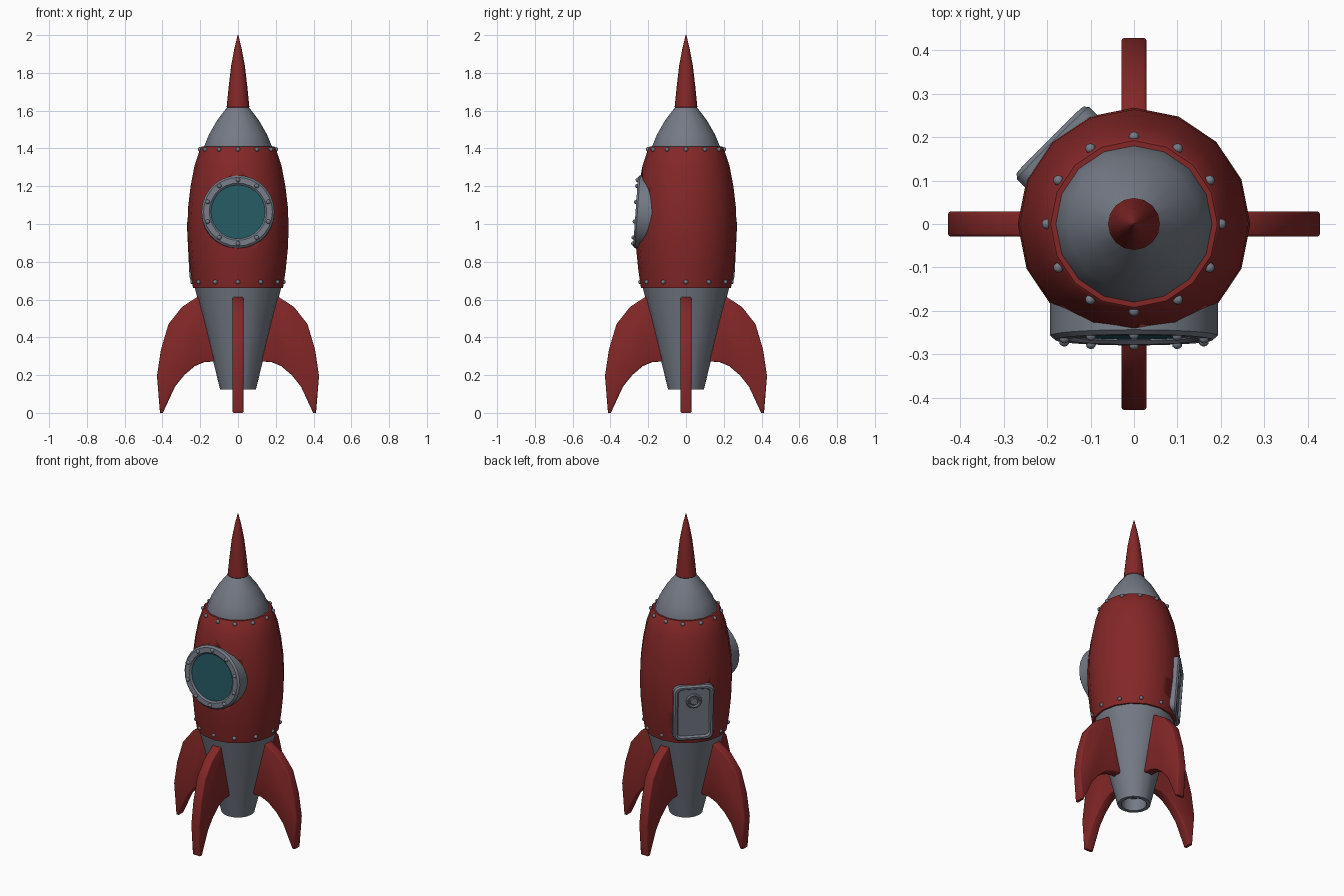
import bpy, bmesh, math
from mathutils import Matrix, Vector

if "Cube" in bpy.data.objects:
    bpy.data.objects.remove(bpy.data.objects["Cube"])


def material(name, rgb):
    m = bpy.data.materials.new(name)
    m.diffuse_color = (*rgb, 1)
    m.use_nodes = True
    m.node_tree.nodes["Principled BSDF"].inputs["Base Color"].default_value = m.diffuse_color
    return m


RED = material("dark red paint", (0.23, 0.02, 0.02))
GREY = material("blue grey metal", (0.175, 0.195, 0.235))
TEAL = material("teal glass", (0.018, 0.10, 0.125))


def finish(bm, name, mat, matrix=Matrix(), angle=35):
    bmesh.ops.recalc_face_normals(bm, faces=bm.faces)
    bm.transform(matrix)
    me = bpy.data.meshes.new(name)
    bm.to_mesh(me)
    bm.free()
    me.materials.append(mat)
    me.shade_smooth()
    me.set_sharp_from_angle(angle=math.radians(angle))
    ob = bpy.data.objects.new(name, me)
    bpy.context.collection.objects.link(ob)
    return ob


def loft(name, loops, mat, matrix=Matrix(), closed=False):
    """Skin a stack of point loops; cap both ends or close into a ring."""
    bm = bmesh.new()
    rings = [[bm.verts.new(p) for p in loop] for loop in loops]
    n = len(rings[0])
    pairs = list(zip(rings, rings[1:]))
    if closed:
        pairs.append((rings[-1], rings[0]))
    else:
        bm.faces.new(rings[0])
        bm.faces.new(rings[-1])
    for a, b in pairs:
        for i in range(n):
            j = (i + 1) % n
            bm.faces.new((a[i], a[j], b[j], b[i]))
    return finish(bm, name, mat, matrix)


def lathe(name, profile, mat, matrix=Matrix(), closed=False, seg=16):
    loops = [[(r * math.cos(math.tau * i / seg), r * math.sin(math.tau * i / seg), z)
              for i in range(seg)] for r, z in profile]
    return loft(name, loops, mat, matrix, closed)


def round_rect(w, h, r, z):
    pts = []
    for k, (sx, sy) in enumerate(((1, 1), (-1, 1), (-1, -1), (1, -1))):
        for i in range(5):
            a = math.radians(90 * k + 22.5 * i)
            pts.append((sx * (w - r) + r * math.cos(a), sy * (h - r) + r * math.sin(a), z))
    return pts


def rivets(name, points, matrix=Matrix()):
    bm = bmesh.new()
    for p in points:
        bmesh.ops.create_icosphere(bm, subdivisions=2, radius=0.012,
                                   matrix=Matrix.Translation(p))
    finish(bm, name, GREY, matrix, 60)


def circle_points(n, r, z, start=0):
    return [Vector((r * math.cos(start + math.tau * i / n),
                    r * math.sin(start + math.tau * i / n), z)) for i in range(n)]


def cut(ob, cutter):
    mod = ob.modifiers.new("cut", 'BOOLEAN')
    mod.operation, mod.solver, mod.object = 'DIFFERENCE', 'EXACT', cutter
    cutter.hide_render = True
    bpy.context.view_layer.objects.active = ob
    bpy.ops.object.modifier_apply(modifier=mod.name)
    bpy.data.objects.remove(cutter)


# Main body sections
lathe("nose_spike", [(0.05, 1.605), (0.06, 1.62), (0.049, 1.73), (0.036, 1.84),
                     (0.019, 1.93), (0.002, 2.0)], RED)
lathe("nose_cone", [(0.18, 1.39), (0.18, 1.41), (0.153, 1.475), (0.11, 1.55),
                    (0.056, 1.62)], GREY)
hull = lathe("hull", [(0.22, 0.66), (0.238, 0.66), (0.253, 0.76), (0.264, 0.87),
                      (0.268, 0.98), (0.264, 1.09), (0.251, 1.2), (0.23, 1.31),
                      (0.198, 1.405), (0.192, 1.41), (0.17, 1.41)], RED)
lathe("tail_cone", [(0.22, 0.68), (0.228, 0.66), (0.172, 0.44), (0.095, 0.125),
                    (0.072, 0.125), (0.068, 0.2)], GREY)

# Round window on the front, tilted slightly upward
win = Matrix.Translation((0, -0.267, 1.065)) @ Matrix.Rotation(math.radians(86), 4, 'X')
cut(hull, lathe("window_cutter", [(0.165, -0.08), (0.165, 0.1)], RED, win, seg=24))
lathe("window_frame", [(0.143, -0.1), (0.143, -0.008), (0.152, 0), (0.182, 0),
                       (0.193, -0.01), (0.193, -0.13)], GREY, win, True, 28)
lathe("window_glass", [(0.15, -0.03), (0.15, -0.011)], TEAL, win, seg=28)
rivets("window_rivets", circle_points(10, 0.169, 0, math.pi / 2), win)

# Rivet rows around the hull
rivets("upper_rivets", circle_points(12, 0.201, 1.395))
rivets("lower_rivets", circle_points(12, 0.241, 0.693))

# Hatch at the back left
d = 0.262 / math.sqrt(2)
hatch = (Matrix.Translation((-d, d, 0.86)) @ Matrix.Rotation(math.radians(225), 4, 'Z')
         @ Matrix.Rotation(math.radians(94), 4, 'X'))
cut(hull, loft("hatch_cutter", [round_rect(0.1, 0.16, 0.03, z) for z in (-0.05, 0.1)],
               RED, hatch))
loft("hatch", [round_rect(0.118 - i, 0.178 - i, 0.04 - i * 0.6, z) for i, z in
               ((0, -0.08), (0, -0.008), (0.009, 0.002), (0.02, 0.002), (0.028, -0.01))],
     GREY, hatch)
lathe("hatch_porthole", [(0.046, -0.015), (0.046, -0.006), (0.041, 0.001), (0.034, 0.001),
                         (0.029, -0.008), (0.025, -0.008), (0.021, -0.003)],
      GREY, hatch @ Matrix.Translation((0, 0.075, 0)), seg=20)

# Four swept fins
OUTLINE = [(0.19, 0.615), (0.217, 0.613), (0.297, 0.56), (0.368, 0.47), (0.408, 0.335),
           (0.429, 0.195), (0.413, 0.0), (0.398, 0.0), (0.333, 0.14), (0.285, 0.2),
           (0.228, 0.248), (0.18, 0.268), (0.1, 0.275)]
for k, side in enumerate(("right", "back", "left", "front")):
    bm = bmesh.new()
    a, b = [[bm.verts.new((r, y, z)) for r, z in OUTLINE] for y in (-0.029, 0.029)]
    caps = [bm.faces.new(a), bm.faces.new(b)]
    for i in range(len(a)):
        j = (i + 1) % len(a)
        bm.faces.new((a[i], a[j], b[j], b[i]))
    bmesh.ops.recalc_face_normals(bm, faces=bm.faces)
    bmesh.ops.bevel(bm, geom=[e for f in caps for e in f.edges], offset=0.007,
                    segments=2, affect='EDGES', profile=0.5)
    finish(bm, side + "_fin", RED, Matrix.Rotation(math.pi / 2 * k, 4, 'Z'), 50)
